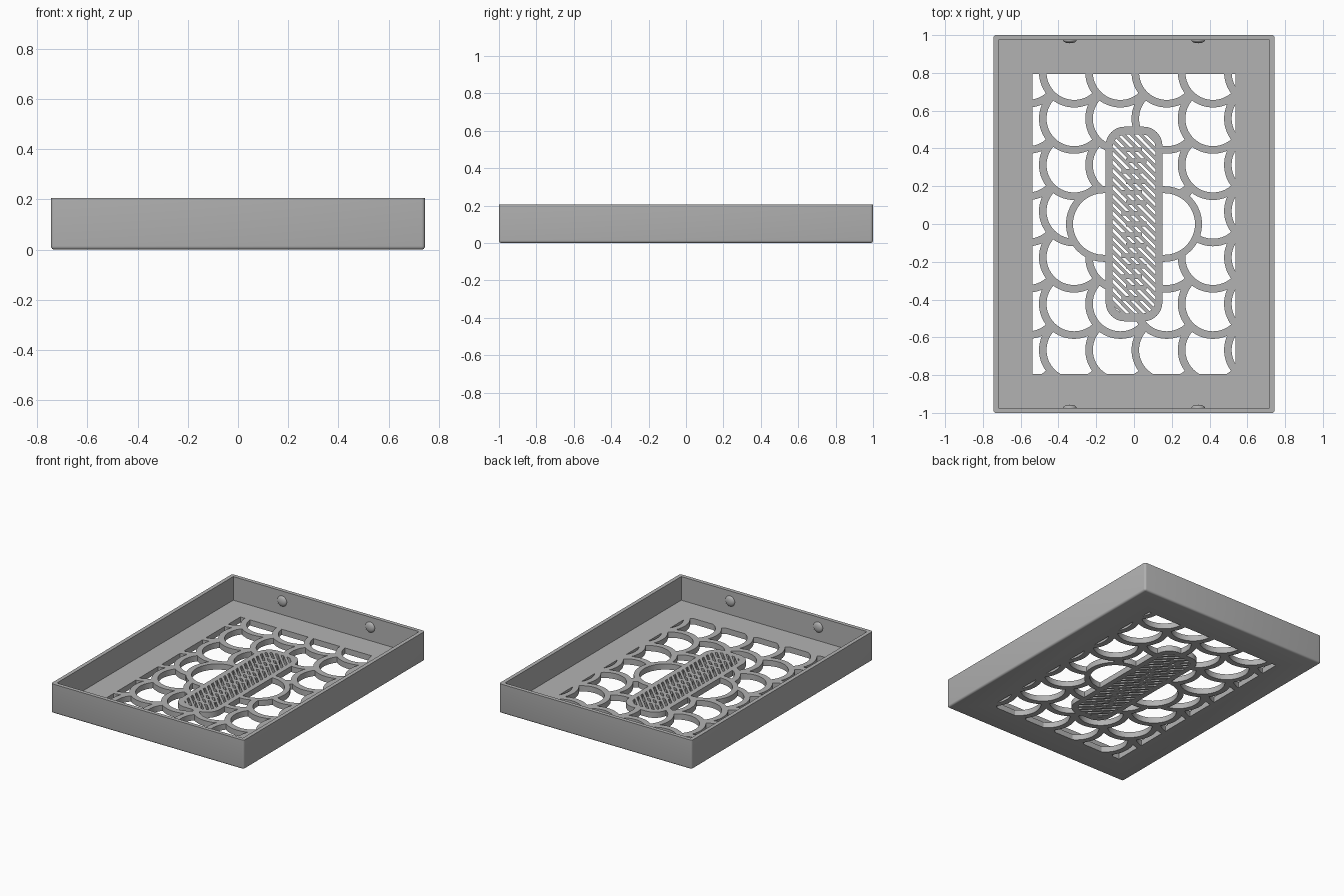
import bpy, bmesh, math
from mathutils import Matrix

if "Cube" in bpy.data.objects:
    bpy.data.objects.remove(bpy.data.objects["Cube"])

grey = bpy.data.materials.new("plain_grey")
grey.use_nodes = True
colour = (0.45, 0.45, 0.45, 1)
grey.diffuse_color = colour
grey.node_tree.nodes["Principled BSDF"].inputs["Base Color"].default_value = colour

FLOOR, HEIGHT, WALL = 0.04, 0.205, 0.027
HALF_X, HALF_Y = 0.745, 1.0


def make(name, bm):
    bmesh.ops.recalc_face_normals(bm, faces=bm.faces[:])
    mesh = bpy.data.meshes.new(name)
    bm.to_mesh(mesh)
    bm.free()
    mesh.materials.append(grey)
    obj = bpy.data.objects.new(name, mesh)
    bpy.context.collection.objects.link(obj)
    return obj


def rounded(hx, hy, r=0.0, steps=16):
    """Outline of a rectangle with rounded corners; a circle when hx = hy = r."""
    if r == 0:
        return [(hx, hy), (-hx, hy), (-hx, -hy), (hx, -hy)]
    points = []
    for k, (sx, sy) in enumerate([(1, 1), (-1, 1), (-1, -1), (1, -1)]):
        for i in range(steps + 1):
            a = (k + i / steps) * math.pi / 2
            points.append((sx * (hx - r) + r * math.cos(a), sy * (hy - r) + r * math.sin(a)))
    return points


def prisms(name, outlines, z0=0.0, z1=FLOOR):
    bm = bmesh.new()
    for outline in outlines:
        verts = []
        for x, y in outline:
            if not verts or math.dist(verts[-1].co[:2], (x, y)) > 1e-5:
                verts.append(bm.verts.new((x, y, z0)))
        if math.dist(verts[0].co, verts[-1].co) < 1e-5:
            bm.verts.remove(verts.pop())
        face = bm.faces.new(verts)
        out = bmesh.ops.extrude_face_region(bm, geom=[face])
        moved = [g for g in out["geom"] if isinstance(g, bmesh.types.BMVert)]
        bmesh.ops.translate(bm, verts=moved, vec=(0, 0, z1 - z0))
    return make(name, bm)


def combine(obj, tool, operation):
    """Apply a boolean and throw the tool away."""
    mod = obj.modifiers.new("boolean", "BOOLEAN")
    mod.object, mod.operation, mod.solver = tool, operation, "EXACT"
    mod.use_self = operation == "UNION"
    bpy.context.view_layer.objects.active = obj
    bpy.ops.object.modifier_apply(modifier=mod.name)
    bpy.data.objects.remove(tool)


def cutter(outline, shift=(0, 0)):
    moved = [(x + shift[0], y + shift[1]) for x, y in outline]
    return prisms("cutter", [moved], -0.1, 0.5)


def ring(name, outer, inner):
    obj = prisms(name, [outer])
    combine(obj, cutter(inner), "DIFFERENCE")
    return obj


# Tray: block with softened lower edges, hollowed, with a window in the floor
tray = prisms("tray", [rounded(HALF_X, HALF_Y)], 0, HEIGHT)
bm = bmesh.new()
bm.from_mesh(tray.data)
edges = [e for e in bm.edges if min(v.co.z for v in e.verts) < 0.01]
bmesh.ops.bevel(bm, geom=edges, offset=0.014, segments=4, profile=0.5, affect="EDGES")
bm.to_mesh(tray.data)
bm.free()
cavity = prisms("cavity", [rounded(HALF_X - WALL, HALF_Y - WALL)], FLOOR, 0.5)
combine(tray, cavity, "DIFFERENCE")
combine(tray, cutter(rounded(0.537, 0.793)), "DIFFERENCE")

# Scale lattice: one ring trimmed by its right and upper neighbours, then repeated
PITCH, R_OUT, R_IN = 0.245, 0.186, 0.146
scale = ring("scale", rounded(R_OUT, R_OUT, R_OUT), rounded(R_IN, R_IN, R_IN))
trim = rounded(R_OUT - 0.006, R_OUT - 0.006, R_OUT - 0.006)
for shift in [(PITCH, 0), (0, PITCH)]:
    combine(scale, cutter(trim, shift), "DIFFERENCE")
bm = bmesh.new()
for col in range(-1, 5):
    for row in range(7):
        start = len(bm.verts)
        bm.from_mesh(scale.data)
        bm.verts.ensure_lookup_table()
        place = Matrix.Translation((-0.317 + col * PITCH, 0.803 - row * PITCH, 0))
        bmesh.ops.transform(bm, matrix=place, verts=bm.verts[start:])
bpy.data.objects.remove(scale)
lattice = make("scale_lattice", bm)

# Central oval ring and long rounded frame
oval_out, oval_in = rounded(0.36, 0.2, 0.2), rounded(0.323, 0.163, 0.163)
frame_out, frame_in = rounded(0.15, 0.515, 0.1), rounded(0.113, 0.473, 0.068)
window = cutter(rounded(0.542, 0.798))
mod = lattice.modifiers.new("merge", "BOOLEAN")
mod.object, mod.operation, mod.solver, mod.use_self = window, "INTERSECT", "EXACT", True
bpy.context.view_layer.objects.active = lattice
bpy.ops.object.modifier_apply(modifier=mod.name)
bpy.data.objects.remove(window)
for outline in (oval_out, frame_out):
    combine(lattice, cutter(outline), "DIFFERENCE")

oval = ring("oval_ring", oval_out, oval_in)
combine(oval, cutter(frame_out), "DIFFERENCE")
ring("long_frame", frame_out, frame_in)

# Grille: diagonal slats crossed by a column of short staggered bars
W, STEP, THICK = 0.13, 0.045, 0.024
slats = []
for i in range(-14, 15):
    y = i * STEP
    slats.append([(-W, y + W), (W, y - W), (W, y - W + THICK), (-W, y + W + THICK)])
grille = prisms("grille", slats)
bars = []
for i in range(-7, 8):
    y, x = i * 0.056, 0.012 * (-1) ** i
    bars.append([(x + px, y + py) for px, py in rounded(0.055, 0.012)])
combine(grille, prisms("bars", bars), "UNION")
combine(grille, cutter(frame_in), "INTERSECT")

# Small retaining domes inside the front and back walls
for side, label in ((-1, "front"), (1, "back")):
    for x, hand in ((-0.34, "right"), (0.34, "left")):
        bm = bmesh.new()
        bmesh.ops.create_uvsphere(bm, u_segments=24, v_segments=12, radius=0.036)
        place = Matrix.Translation((x, side * (HALF_Y - WALL), 0.135)) @ Matrix.Diagonal((1, 0.45, 1, 1))
        bmesh.ops.transform(bm, matrix=place, verts=bm.verts[:])
        make(f"{label}_{hand}_dome", bm)

# Smooth curved walls, keep crisp edges
for obj in bpy.context.collection.objects:
    if obj.type == "MESH" and grey.name in obj.data.materials:
        bpy.ops.object.select_all(action="DESELECT")
        obj.select_set(True)
        bpy.context.view_layer.objects.active = obj
        bpy.ops.object.shade_smooth_by_angle(angle=math.radians(30))
